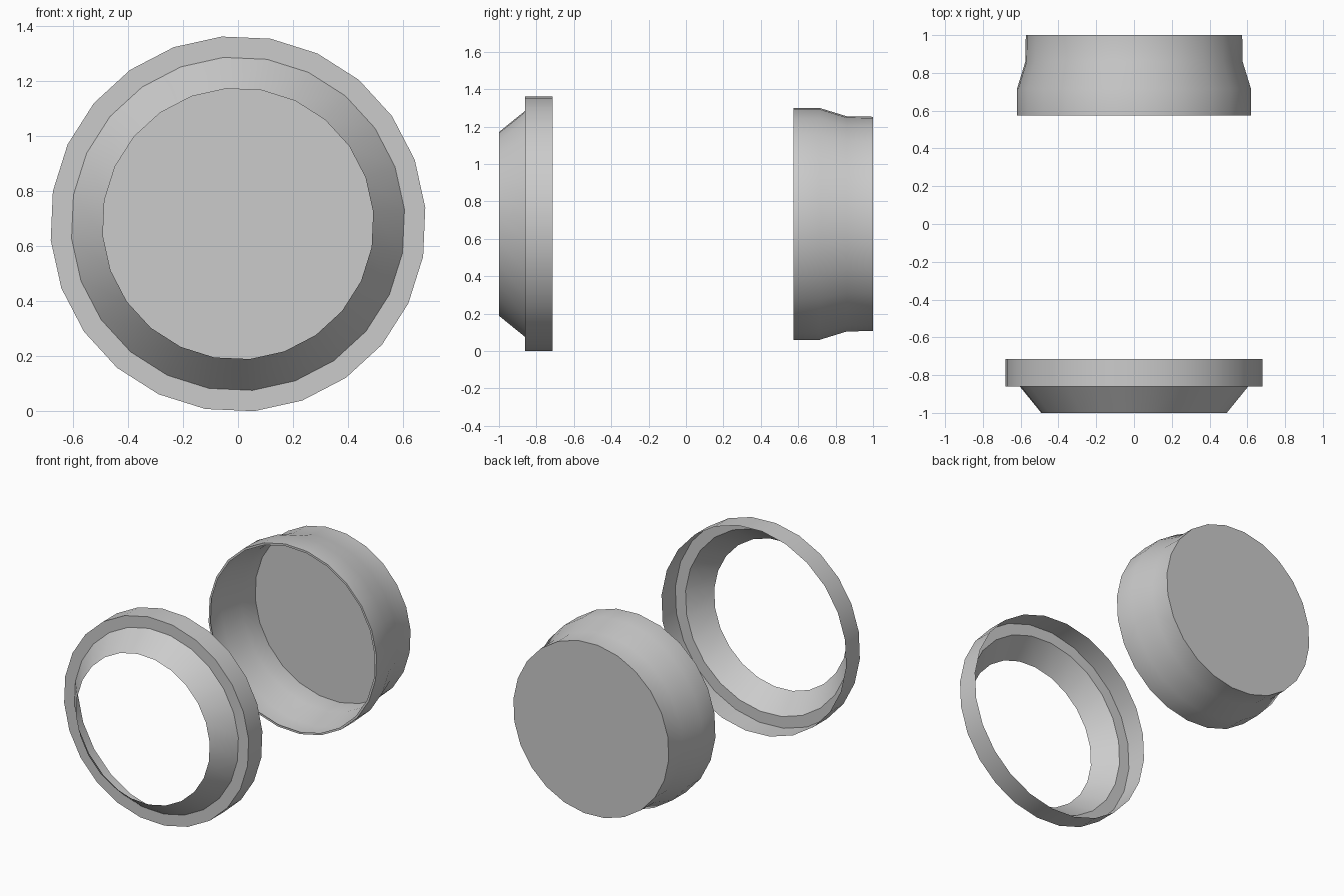
import bpy, bmesh, math

if "Cube" in bpy.data.objects:
    bpy.data.objects.remove(bpy.data.objects["Cube"])

SIDES = 24
CENTRE_Z = 0.68
START = math.radians(5)


def lathe(name, profile, cap_end=False):
    """Revolve (radius, y) points around the y axis."""
    bm = bmesh.new()
    rings = []
    for r, y in profile:
        ring = []
        for i in range(SIDES):
            a = START + 2 * math.pi * i / SIDES
            ring.append(bm.verts.new((r * math.cos(a), y, CENTRE_Z + r * math.sin(a))))
        rings.append(ring)
    for low, high in zip(rings, rings[1:]):
        for i in range(SIDES):
            j = (i + 1) % SIDES
            bm.faces.new((low[j], low[i], high[i], high[j]))
    if cap_end:
        bm.faces.new(rings[-1][::-1])
    bm.normal_update()
    mesh = bpy.data.meshes.new(name)
    bm.to_mesh(mesh)
    bm.free()
    obj = bpy.data.objects.new(name, mesh)
    bpy.context.collection.objects.link(obj)
    bpy.ops.object.select_all(action='DESELECT')
    obj.select_set(True)
    bpy.context.view_layer.objects.active = obj
    bpy.ops.object.shade_smooth_by_angle(angle=math.radians(30))
    return obj


# Open front collar: tapered nose, flat step, straight band
lathe("front_ring", [(0.493, -1.0), (0.607, -0.86), (0.683, -0.86), (0.683, -0.715)])

# Rear cup: thin front lip, wide band, taper, narrow band, closed back
lathe("rear_cup", [(0.608, 0.575), (0.622, 0.575), (0.622, 0.715),
                   (0.577, 0.86), (0.575, 1.0)], cap_end=True)
